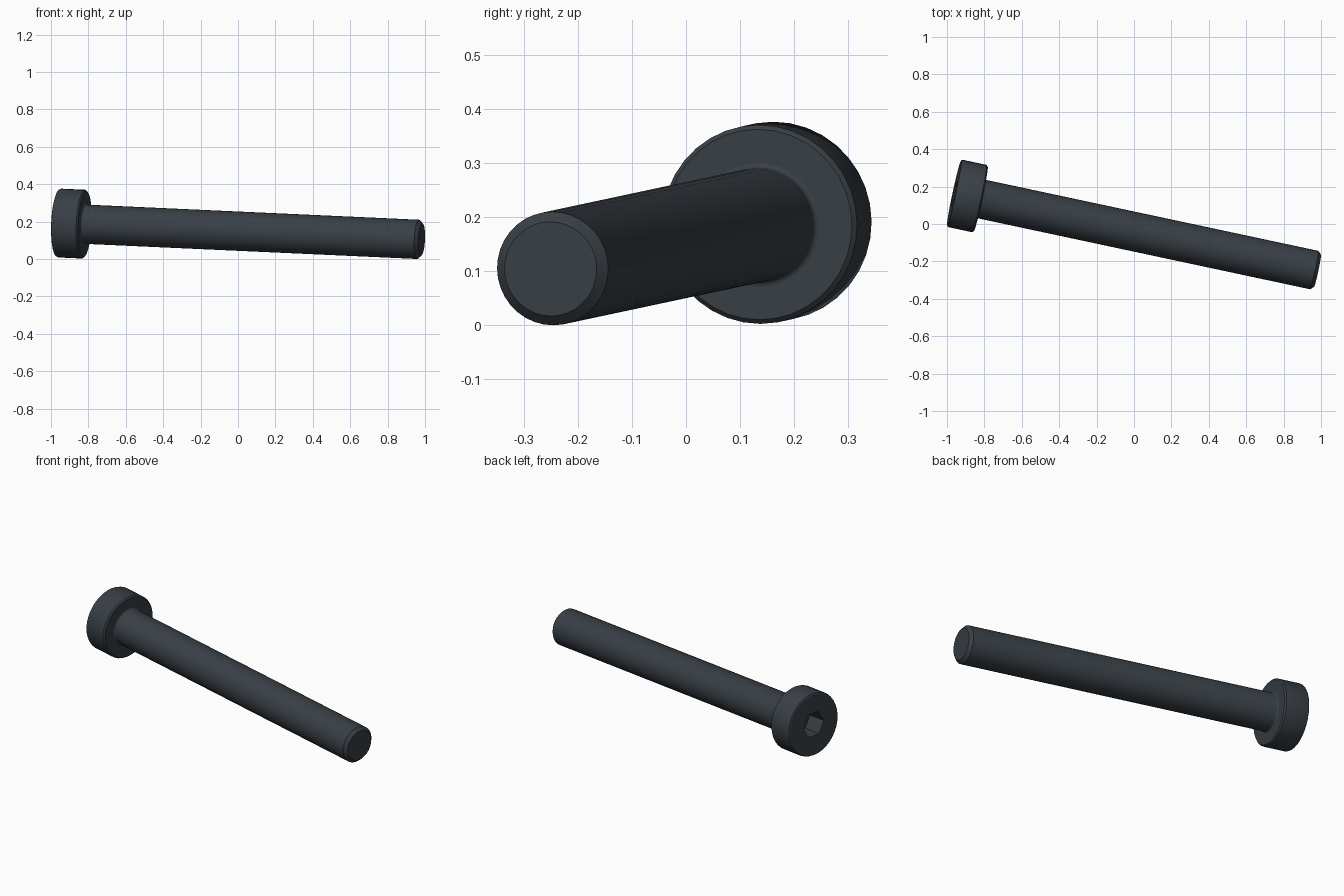
import bpy, bmesh, math
from mathutils import Vector, Matrix

SIDES = 36
HEAD_R, HEAD_H, SHANK_R, LENGTH = 0.184, 0.147, 0.105, 1.99
HEX_R, HEX_DEPTH = 0.076, 0.11
EDGE, UNDER, FILLET, TIP = 0.01, 0.008, 0.01, 0.018

cube = bpy.data.objects.get("Cube")
if cube:
    bpy.data.objects.remove(cube, do_unlink=True)

# Blackened steel
steel = bpy.data.materials.new("dark_steel")
steel.use_nodes = True
colour = (0.040, 0.050, 0.060, 1)
steel.diffuse_color = colour
steel.node_tree.nodes["Principled BSDF"].inputs["Base Color"].default_value = colour

# The screw axis runs from the head centre to the tip, lying at a slant
axis = Vector((1, -0.2135, -0.0455)).normalized()
side = axis.cross(Vector((0, 0, 1))).normalized()
pose = Matrix((side, axis.cross(side), axis)).transposed().to_4x4()
pose.translation = (-0.9625, 0.165, 0.1925)


def ring(bm, radius, z, count=SIDES):
    angles = [math.tau * i / count for i in range(count)]
    return [bm.verts.new((radius * math.cos(a), radius * math.sin(a), z)) for a in angles]


def finish(bm, name):
    mesh = bpy.data.meshes.new(name)
    bm.to_mesh(mesh)
    bm.free()
    mesh.materials.append(steel)
    obj = bpy.data.objects.new(name, mesh)
    bpy.context.collection.objects.link(obj)
    obj.matrix_world = pose
    bpy.ops.object.select_all(action='DESELECT')
    obj.select_set(True)
    bpy.context.view_layer.objects.active = obj
    bpy.ops.object.shade_smooth_by_angle(angle=math.radians(30))


def lathe(name, profile, cap=False):
    bm = bmesh.new()
    rings = [ring(bm, r, z) for r, z in profile]
    for low, high in zip(rings, rings[1:]):
        for i in range(SIDES):
            k = (i + 1) % SIDES
            bm.faces.new((low[i], low[k], high[k], high[i]))
    if cap:
        bm.faces.new(rings[-1])
    finish(bm, name)


# Head: rounded outer edge, side wall and bearing face
soft = 0.3 * EDGE
lathe("head", [
    (HEAD_R - EDGE, 0), (HEAD_R - soft, soft), (HEAD_R, EDGE),
    (HEAD_R, HEAD_H - UNDER), (HEAD_R - UNDER, HEAD_H),
    (SHANK_R + FILLET, HEAD_H)])

# Shank: fillet under the head, plain rod and chamfered tip
fillet = [(SHANK_R + FILLET * (1 - math.sin(a)), HEAD_H + FILLET * (1 - math.cos(a)))
          for a in (math.pi / 2 * i / 4 for i in range(5))]
lathe("shank", fillet + [(SHANK_R, LENGTH - TIP), (SHANK_R - TIP, LENGTH)], cap=True)

# End face with hexagonal socket
bm = bmesh.new()
outer = ring(bm, HEAD_R - EDGE, 0)
mouth = ring(bm, HEX_R, 0, 6)
floor = ring(bm, HEX_R, HEX_DEPTH, 6)
step = SIDES // 6
for i in range(6):
    k = (i + 1) % 6
    arc = [outer[(i * step + s) % SIDES] for s in range(step + 1)]
    bm.faces.new([mouth[i], mouth[k]] + arc[::-1])
    bm.faces.new((mouth[i], floor[i], floor[k], mouth[k]))
bm.faces.new(floor[::-1])
finish(bm, "hex_socket")
